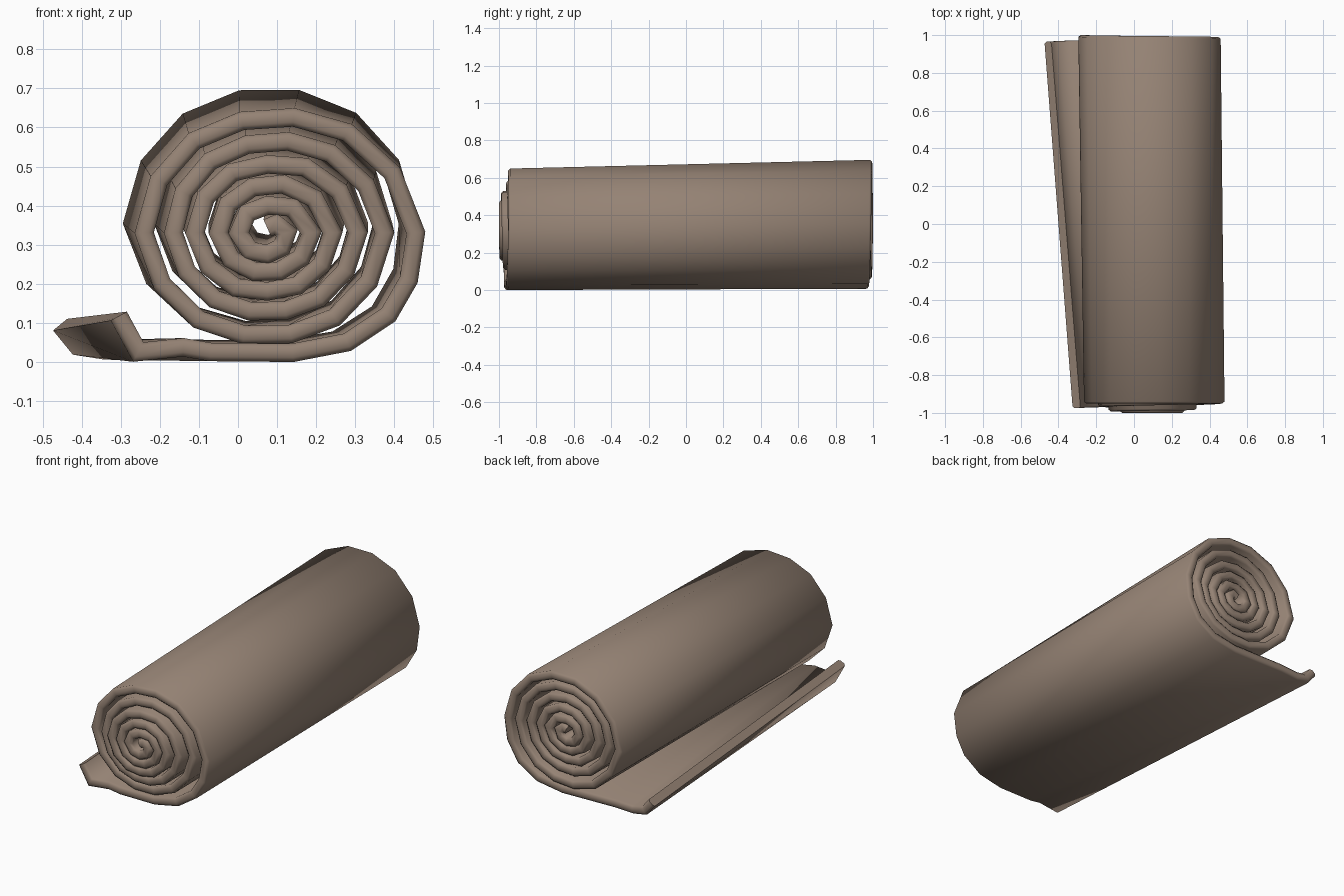
import bpy, bmesh, math
from mathutils import Vector

if "Cube" in bpy.data.objects:
    bpy.data.objects.remove(bpy.data.objects["Cube"])

HALF = 0.0235       # half thickness of the mat
CHAMFER = 0.010     # softened end edges


def lerp_list(vals, t):
    i = min(int(t), len(vals) - 2)
    return vals[i] + (vals[i + 1] - vals[i]) * (t - i)


# Spiral parameters in quarter turns: denser steps on the outer windings
steps = []
for turn, sides in enumerate([14, 14, 12, 10]):
    steps += [turn * 4 + 4 * i / sides for i in range(sides)]
steps += [16 + 0.5 * i for i in range(11)]


def centreline(tail, centre, radii):
    pts = [Vector(p) for p in tail]
    for q in steps:
        a, r = q * math.pi / 2, lerp_list(radii, q)
        pts.append(Vector((centre[0] + r * math.cos(a), centre[1] + r * math.sin(a))))
    return pts


def normals(pts):
    out = []
    for i, p in enumerate(pts):
        a = (p - pts[max(i - 1, 0)])
        b = (pts[min(i + 1, len(pts) - 1)] - p)
        a = a.normalized() if a.length else b.normalized()
        b = b.normalized() if b.length else a
        t = (a + b).normalized()
        out.append(Vector((-t.y, t.x)) / max(t.dot(a), 0.8))
    return out


# Front and back shapes of the roll (flap first, then radii right/top/left/bottom)
front = centreline(
    [(-.305, .122), (-.255, .03), (-.14, .042), (-.07, .03),
     (.14, .028), (.28, .055), (.385, .125), (.437, .215)], (.075, .335),
    [.38, .29, .315, .26, .30, .23, .24, .20, .232, .175, .185, .15,
     .167, .122, .125, .10, .113, .07, .073, .055, .05, .012])
back = centreline(
    [(-.455, .10), (-.41, .045), (-.34, .034), (-.23, .04),
     (.10, .035), (.25, .06), (.36, .13), (.42, .235)], (.08, .36),
    [.355, .32, .35, .27, .29, .255, .27, .21, .228, .19, .20, .155,
     .167, .13, .13, .10, .113, .07, .073, .055, .05, .012])

# How far each winding reaches forwards and backwards
tail_n = len(front) - len(steps)
y_front = [-.975 + .025 * i / tail_n for i in range(tail_n)]
y_back = [.965 + .025 * i / tail_n for i in range(tail_n)]
for q in steps:
    y_front.append(lerp_list([-.95, -.952, -.985, -1, -1, -1, -1], q / 4))
    y_back.append(lerp_list([.99, 1.0, .985, .975, .97, .97, .97, .97], q / 2)
                  if q < 12 else .97)

# Loft a chamfered cross-section along the spiral
bm = bmesh.new()
rings = []
for f, nf, b, nb, y0, y1 in zip(front, normals(front), back, normals(back), y_front, y_back):
    section = [(f, nf, -1, y0 + CHAMFER), (f, nf, -.5, y0), (f, nf, .5, y0),
               (f, nf, 1, y0 + CHAMFER), (b, nb, 1, y1 - CHAMFER),
               (b, nb, .5, y1), (b, nb, -.5, y1), (b, nb, -1, y1 - CHAMFER)]
    ring = []
    for p, n, s, y in section:
        c = p + n * (s * HALF)
        ring.append(bm.verts.new((c.x, y, max(c.y, 0.0))))
    rings.append(ring)
for r0, r1 in zip(rings, rings[1:]):
    for k in range(8):
        m = (k + 1) % 8
        bm.faces.new((r0[k], r0[m], r1[m], r1[k]))
bm.faces.new(rings[0])
bm.faces.new(rings[-1])
bmesh.ops.recalc_face_normals(bm, faces=bm.faces)
low = min(v.co.z for v in bm.verts)
bmesh.ops.translate(bm, verts=bm.verts, vec=(0, 0, -low))

mesh = bpy.data.meshes.new("rolled_mat")
bm.to_mesh(mesh)
bm.free()
mat_obj = bpy.data.objects.new("rolled_mat", mesh)
bpy.context.collection.objects.link(mat_obj)

# Brown fabric
fabric = bpy.data.materials.new("brown_fabric")
fabric.diffuse_color = (0.30, 0.225, 0.175, 1)
fabric.use_nodes = True
fabric.node_tree.nodes["Principled BSDF"].inputs["Base Color"].default_value = fabric.diffuse_color
mesh.materials.append(fabric)

bpy.context.view_layer.objects.active = mat_obj
mat_obj.select_set(True)
bpy.ops.object.shade_smooth_by_angle(angle=math.radians(60))
